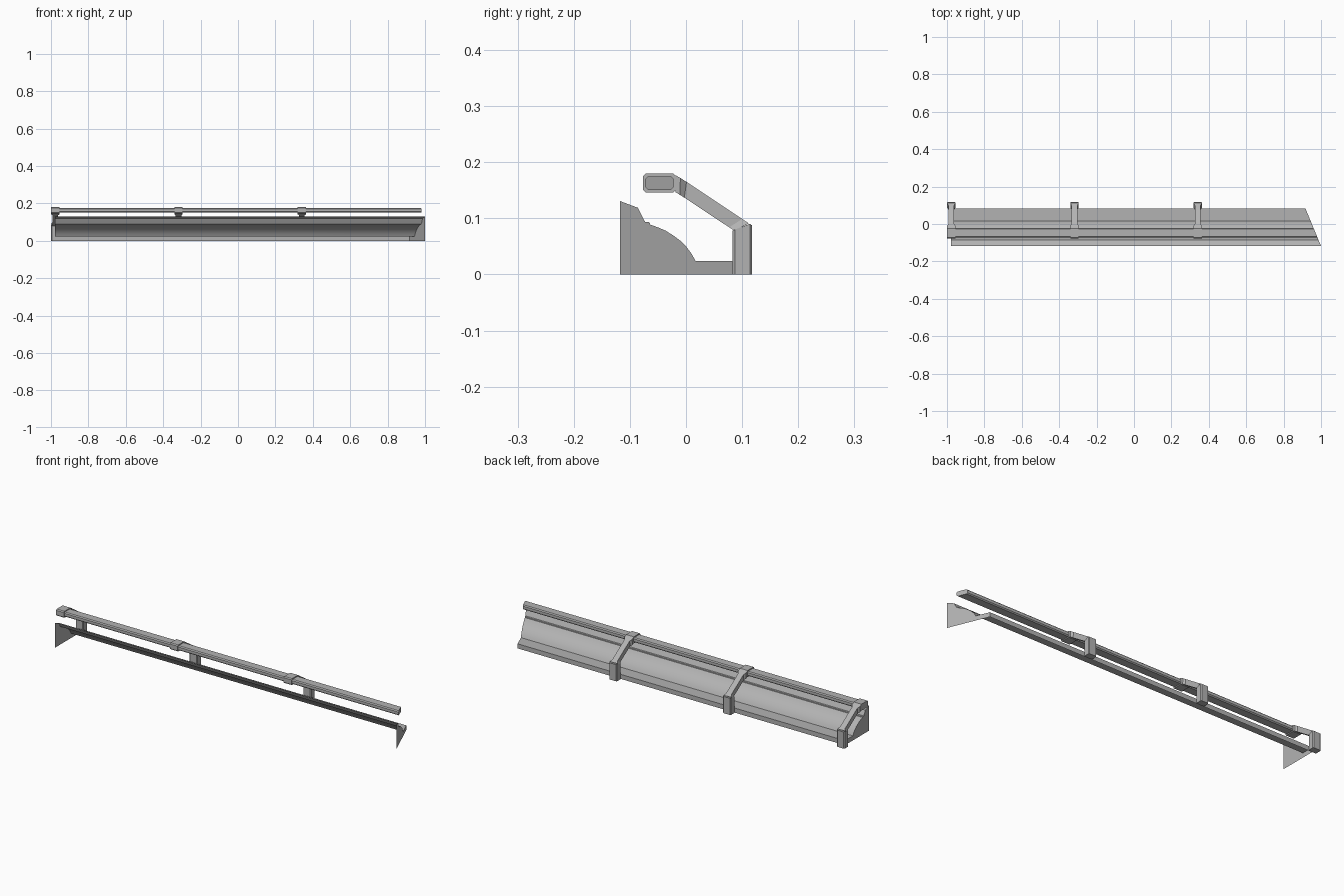
import bpy, bmesh, math

if "Cube" in bpy.data.objects:
    bpy.data.objects.remove(bpy.data.objects["Cube"])

MITRE = math.tan(math.radians(22.5))
LEFT = -0.978

grey = bpy.data.materials.new("dark_grey")
grey.diffuse_color = (0.45, 0.45, 0.45, 1)
grey.use_nodes = True
grey.node_tree.nodes["Principled BSDF"].inputs["Base Color"].default_value = grey.diffuse_color


def mitre_x(y):
    return 1.0 - (y + 0.118) * MITRE


def make_object(name, bm, smooth=False, normals=True):
    if normals:
        bmesh.ops.recalc_face_normals(bm, faces=bm.faces)
    mesh = bpy.data.meshes.new(name)
    bm.to_mesh(mesh)
    bm.free()
    mesh.materials.append(grey)
    ob = bpy.data.objects.new(name, mesh)
    bpy.context.collection.objects.link(ob)
    if smooth:
        bpy.ops.object.select_all(action='DESELECT')
        bpy.context.view_layer.objects.active = ob
        ob.select_set(True)
        bpy.ops.object.shade_smooth_by_angle(angle=math.radians(25))
    return ob


def loft(name, rings):
    """Closed solid through rings with equal point counts."""
    bm = bmesh.new()
    vs = [[bm.verts.new(p) for p in ring] for ring in rings]
    n = len(rings[0])
    for a, b in zip(vs, vs[1:]):
        for i in range(n):
            j = (i + 1) % n
            bm.faces.new((a[i], a[j], b[j], b[i]))
    bm.faces.new(vs[0])
    bm.faces.new(vs[-1])
    return make_object(name, bm)


def chamfered(a0, a1, b0, b1, c):
    """Rectangle with cut corners."""
    return [(a0 + c, b0), (a1 - c, b0), (a1, b0 + c), (a1, b1 - c),
            (a1 - c, b1), (a0 + c, b1), (a0, b1 - c), (a0, b0 + c)]


# Moulding skin, open at front and underside, mitred at the right end
profile = [(-.118, .131), (-.086, .119), (-.081, .109), (-.073, .094), (-.065, .093),
           (-.064, .089), (-.050, .084), (-.036, .078), (-.022, .069), (-.010, .060),
           (.001, .049), (.010, .037), (.017, .024), (.083, .024), (.083, 0)]
bm = bmesh.new()
left = [bm.verts.new((LEFT, y, z)) for y, z in profile]
right = [bm.verts.new((mitre_x(y), y, z)) for y, z in profile]
for i in range(len(profile) - 1):
    bm.faces.new((left[i], left[i + 1], right[i + 1], right[i]))
# End caps
bm.faces.new([bm.verts.new((LEFT, -.118, 0))] + left[::-1])
bm.faces.new([bm.verts.new((mitre_x(-.118), -.118, 0))] + right)
make_object("moulding", bm, smooth=True, normals=False)

# Handrail with matching mitred end
section = chamfered(-.073, -.022, .151, .175, .005)
loft("handrail", [[(LEFT, y, z) for y, z in section],
                  [(mitre_x(y), y, z) for y, z in section]])


def post_top(y):
    return .078 + (y - .083) * .48 if y < .112 else .092 - (y - .112) * .8


# Brackets: rail collar, sloping arm, wall post
for k in range(3):
    cx = -.977 + .659 * k
    collar = chamfered(-.077, -.018, .146, .180, .005)
    loft(f"rail_collar_{k}", [[(cx + dx, y, z) for y, z in collar] for dx in (-.0225, .0225)])

    # bottom y, z, top y, z, half width
    stations = [(-.019, .147, -.019, .177, .0225), (-.011, .142, -.010, .172, .0225),
                (-.003, .137, .001, .165, .015), (.077, .084, .100, .099, .015),
                (.086, .078, .112, .091, .0225)]
    loft(f"bracket_arm_{k}", [[(cx - w, yb, zb), (cx + w, yb, zb), (cx + w, yt, zt), (cx - w, yt, zt)]
                              for yb, zb, yt, zt, w in stations])

    plan = chamfered(-.0225, .0225, .083, .118, .004)
    loft(f"bracket_post_{k}", [[(cx + x, y, 0) for x, y in plan],
                               [(cx + x, y, post_top(y)) for x, y in plan]])
